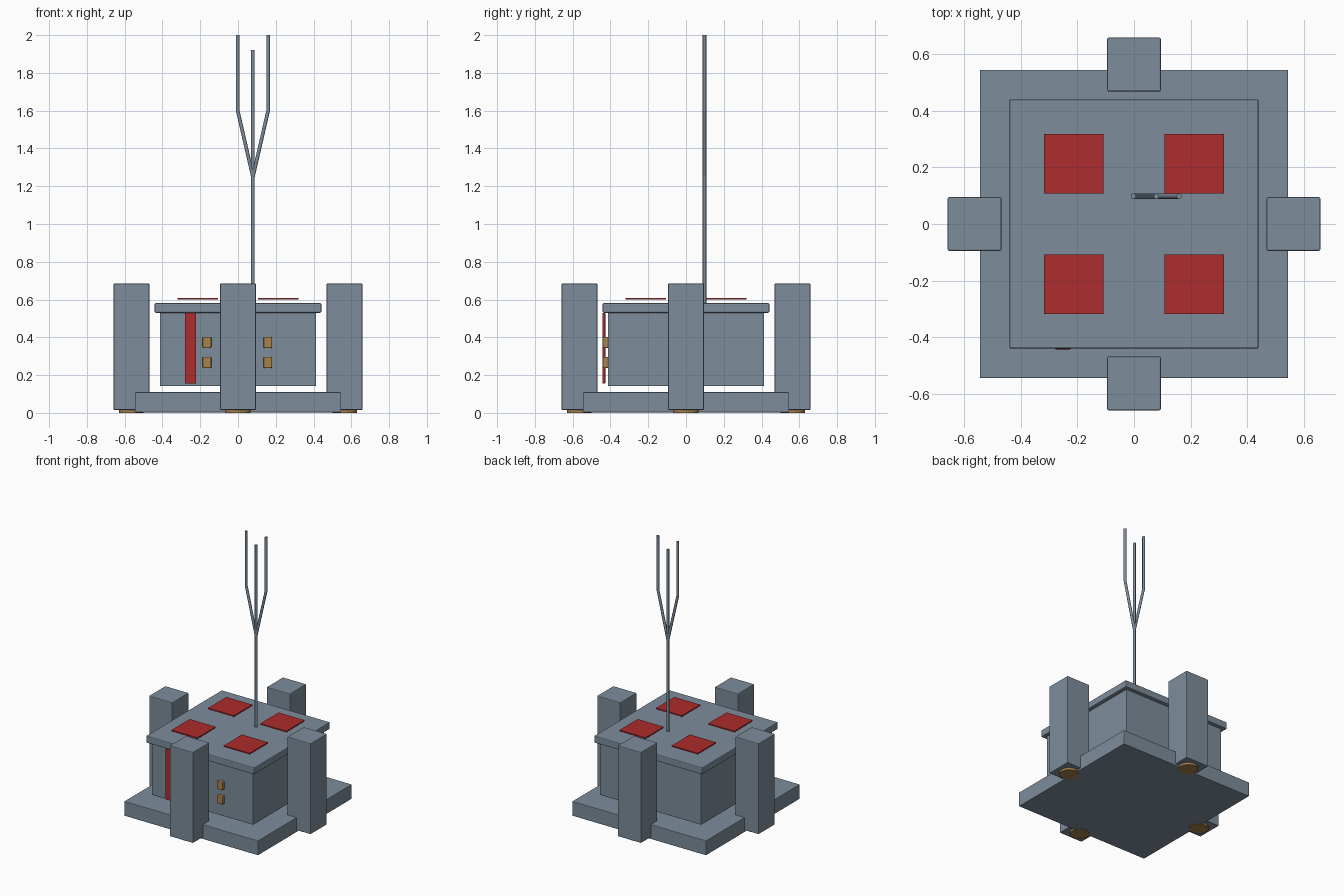
import bpy
import math
from mathutils import Vector

if "Cube" in bpy.data.objects:
    bpy.data.objects.remove(bpy.data.objects["Cube"])


def make_material(name, rgb):
    mat = bpy.data.materials.new(name)
    mat.diffuse_color = (*rgb, 1.0)
    mat.use_nodes = True
    mat.node_tree.nodes["Principled BSDF"].inputs["Base Color"].default_value = mat.diffuse_color
    return mat


STEEL = make_material("blue_grey", (0.205, 0.266, 0.328))
RED = make_material("red", (0.42, 0.025, 0.026))
BRASS = make_material("brass", (0.38, 0.223, 0.07))


def box(name, low, high, mat, bevel=0.0):
    """Box between two corners with a small optional edge bevel."""
    low, high = Vector(low), Vector(high)
    bpy.ops.mesh.primitive_cube_add(size=1, location=(low + high) / 2)
    obj = bpy.context.object
    obj.name = name
    obj.scale = high - low
    bpy.ops.object.transform_apply(location=False, rotation=False, scale=True)
    obj.data.materials.append(mat)
    if bevel:
        mod = obj.modifiers.new("edge_bevel", 'BEVEL')
        mod.width = bevel
        mod.segments = 2
    return obj


def rod(name, start, end, radius, mat, sides=16):
    """Round bar between two points."""
    start, end = Vector(start), Vector(end)
    axis = end - start
    bpy.ops.mesh.primitive_cylinder_add(
        vertices=sides, radius=radius, depth=axis.length,
        location=(start + end) / 2,
        rotation=axis.to_track_quat('Z', 'Y').to_euler())
    obj = bpy.context.object
    obj.name = name
    obj.data.materials.append(mat)
    bpy.ops.object.shade_smooth_by_angle(angle=math.radians(40))
    return obj


# Base slab, raised body and overhanging lid
box("base_slab", (-0.545, -0.545, 0.003), (0.545, 0.545, 0.11), STEEL, 0.003)
box("body", (-0.414, -0.414, 0.142), (0.414, 0.414, 0.532), STEEL, 0.003)
box("lid", (-0.441, -0.441, 0.53), (0.441, 0.441, 0.581), STEEL, 0.006)

# Four corner-less side pillars, each with a round foot
for side, (dx, dy) in {"front": (0, -1), "back": (0, 1),
                       "left": (-1, 0), "right": (1, 0)}.items():
    x, y, h = dx * 0.564, dy * 0.564, 0.095
    box(side + "_pillar", (x - h, y - h, 0.016), (x + h, y + h, 0.685), STEEL, 0.005)
    rod(side + "_foot", (x, y, 0.0), (x, y, 0.02), 0.065, BRASS, 32)

# Four square panels hovering just above the lid
for sx in (-1, 1):
    for sy in (-1, 1):
        x, y, h = sx * 0.213, sy * 0.213, 0.106
        box("roof_panel", (x - h, y - h, 0.6), (x + h, y + h, 0.609), RED)

# Front stripe and buttons
box("front_stripe", (-0.281, -0.443, 0.155), (-0.222, -0.427, 0.53), RED, 0.004)
for x in (-0.164, 0.158):
    for z in (0.267, 0.373):
        box("button", (x - 0.023, -0.441, z - 0.03), (x + 0.023, -0.412, z + 0.03), BRASS, 0.006)

# Three-pronged antenna
AX, AY, R = 0.079, 0.098, 0.0095
rod("antenna_mast", (AX, AY, 0.57), (AX, AY, 1.26), R, STEEL)
rod("antenna_middle_prong", (AX, AY, 1.25), (AX, AY, 1.92), R, STEEL)
for label, s in (("left", -1), ("right", 1)):
    tip = AX + s * 0.081
    rod(label + "_antenna_branch", (AX, AY, 1.25), (tip, AY, 1.602), R, STEEL)
    rod(label + "_antenna_prong", (tip, AY, 1.6), (tip, AY, 2.0), R, STEEL)
